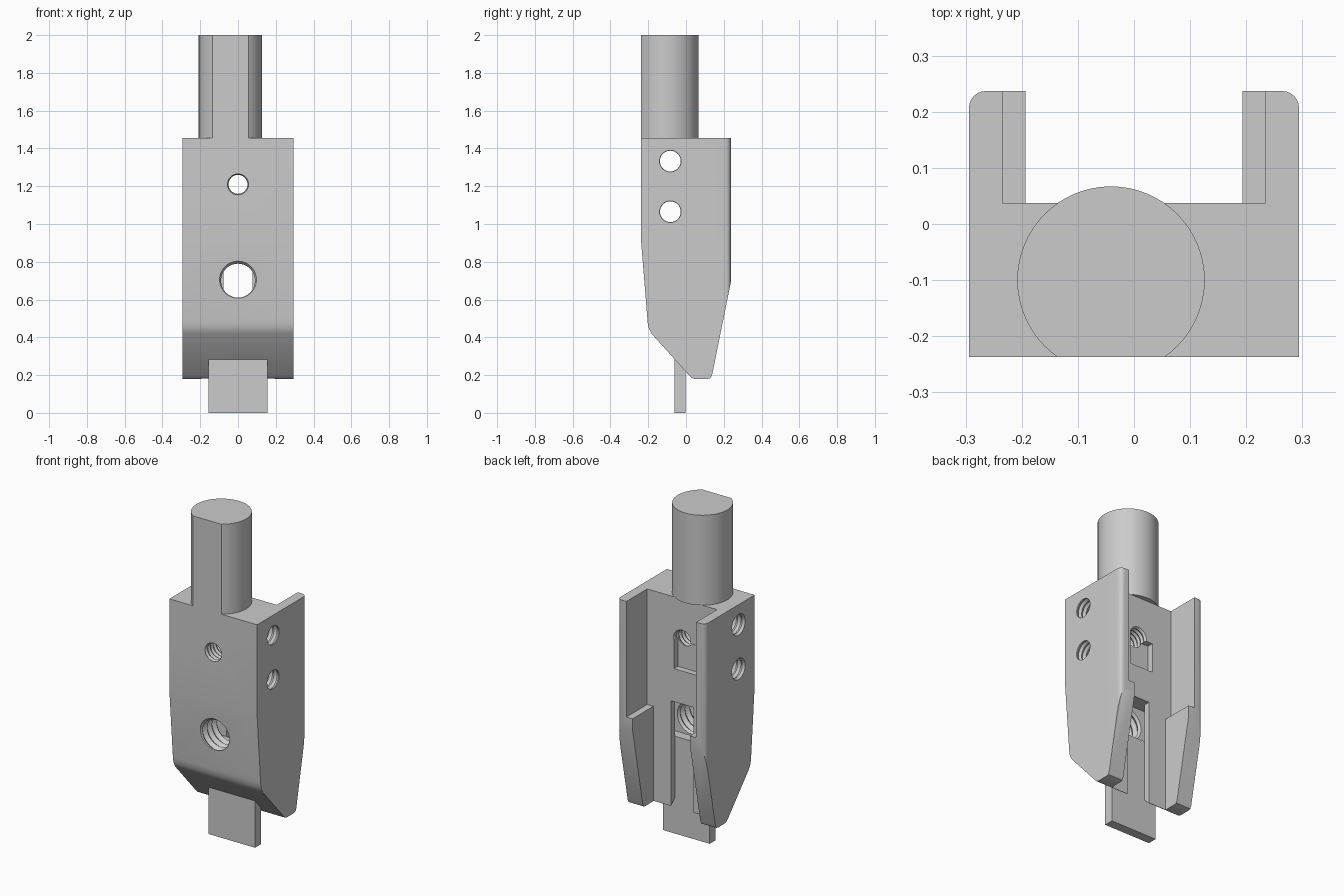
import bpy, bmesh, math
from mathutils import Vector, Matrix

cube = bpy.data.objects.get("Cube")
if cube:
    bpy.data.objects.remove(cube, do_unlink=True)

steel = bpy.data.materials.new("plain_grey")
steel.use_nodes = True
GREY = (0.6, 0.6, 0.6, 1)
steel.diffuse_color = GREY
steel.node_tree.nodes["Principled BSDF"].inputs["Base Color"].default_value = GREY


def finish(name, bm):
    bmesh.ops.recalc_face_normals(bm, faces=bm.faces)
    mesh = bpy.data.meshes.new(name)
    bm.to_mesh(mesh)
    bm.free()
    mesh.materials.append(steel)
    obj = bpy.data.objects.new(name, mesh)
    bpy.context.collection.objects.link(obj)
    return obj


def prism(name, points, offset):
    """Extrude a closed outline of 3D points along an offset."""
    bm = bmesh.new()
    face = bm.faces.new([bm.verts.new(p) for p in points])
    ext = bmesh.ops.extrude_face_region(bm, geom=[face], use_keep_orig=True)
    verts = [g for g in ext["geom"] if isinstance(g, bmesh.types.BMVert)]
    bmesh.ops.translate(bm, verts=verts, vec=offset)
    return finish(name, bm)


def box(name, x0, x1, y0, y1, z0, z1):
    outline = [(x0, y0, z0), (x1, y0, z0), (x1, y1, z0), (x0, y1, z0)]
    return prism(name, outline, (0, 0, z1 - z0))


def thread(name, start, axis, length, minor, major, pitch, sides=32):
    """Ridged rod used to cut a threaded hole."""
    bm = bmesh.new()
    turn = Vector(axis).to_track_quat("Z", "Y").to_matrix().to_4x4()
    place = Matrix.Translation(start) @ turn
    rings = []
    for i in range(int(length / pitch * 2) + 1):
        r = major if i % 2 else minor
        rings.append([bm.verts.new(place @ Vector((
            r * math.cos(a * math.tau / sides),
            r * math.sin(a * math.tau / sides), i * pitch / 2)))
            for a in range(sides)])
    for low, high in zip(rings, rings[1:]):
        for a in range(sides):
            b = (a + 1) % sides
            bm.faces.new((low[a], low[b], high[b], high[a]))
    bm.faces.new(rings[0])
    bm.faces.new(rings[-1])
    return finish(name, bm)


def boolean(obj, cutter, operation="DIFFERENCE"):
    """Apply a boolean and discard the cutter."""
    cutter.hide_render = True
    mod = obj.modifiers.new("cut", "BOOLEAN")
    mod.operation, mod.solver, mod.object = operation, "EXACT", cutter
    bpy.context.view_layer.update()
    graph = bpy.context.evaluated_depsgraph_get()
    mesh = bpy.data.meshes.new_from_object(obj.evaluated_get(graph))
    obj.modifiers.clear()
    obj.data = mesh
    bpy.data.objects.remove(cutter, do_unlink=True)


def smooth(obj):
    bpy.ops.object.select_all(action="DESELECT")
    obj.select_set(True)
    bpy.context.view_layer.objects.active = obj
    bpy.ops.object.shade_smooth_by_angle(angle=math.radians(30))


# Body: tapered side profile with rounded corners
W, D, TOP = 0.294, 0.237, 1.455
profile = [(-D, TOP), (-D, 0.9), (-0.203, 0.48), (-0.198, 0.45), (-0.183, 0.42),
           (0.02, 0.195), (0.032, 0.184), (0.045, 0.18), (0.115, 0.18),
           (0.13, 0.184), (0.138, 0.2), (D, 0.69), (D, TOP)]
body = prism("body", [(-W, y, z) for y, z in profile], (2 * W, 0, 0))

# Rounded rear corners, in plan
R = 0.03
corner = [(W - R + R * math.cos(t * math.pi / 12), D - R + R * math.sin(t * math.pi / 12))
          for t in range(7)]
plan = [(W + 0.0, -0.4)] + corner + [(-x, y) for x, y in reversed(corner)] + [(-W, -0.4)]
boolean(body, prism("plan_cutter", [(x, y, 0) for x, y in plan], (0, 0, 1.6)), "INTERSECT")

# Rear slot: wide above the ledge, narrow below
BACK = 0.037
boolean(body, box("lower_slot", -0.193, 0.193, BACK, 0.5, 0.1, 1.6))
boolean(body, box("upper_slot", -0.234, 0.234, BACK, 0.5, 0.755, 1.6))

# Blade channel, inner pocket and nut recess
boolean(body, box("channel", -0.076, 0.076, -0.012, 0.06, 0.1, 0.82))
boolean(body, box("blade_pocket", -0.157, 0.157, -0.06, -0.003, 0.58, 0.82))
boolean(body, box("nut_recess", -0.1, 0.055, 0.0, 0.06, 1.02, 1.2))

# Threaded holes: two across, two from the front
for z in (1.333, 1.065):
    boolean(body, thread("side_hole", (-0.4, -0.083, z), (1, 0, 0), 0.8, 0.055, 0.064, 0.03))
boolean(body, thread("small_front_hole", (0, -0.3, 1.21), (0, 1, 0), 0.4, 0.05, 0.058, 0.027))
boolean(body, thread("large_front_hole", (0, -0.3, 0.7), (0, 1, 0), 0.27, 0.09, 0.106, 0.045))
smooth(body)

# Shaft with a flat on the front
bm = bmesh.new()
bmesh.ops.create_cone(bm, cap_ends=True, segments=64, radius1=0.167, radius2=0.167,
                      depth=2 - TOP,
                      matrix=Matrix.Translation((-0.041, -0.1, (2 + TOP) / 2)))
shaft = finish("shaft", bm)
boolean(shaft, box("flat_cutter", -1, 1, -1, -D, 1, 3))
smooth(shaft)

# Blade held in the channel
box("blade", -0.157, 0.156, -0.06, -0.003, 0, 0.59)
